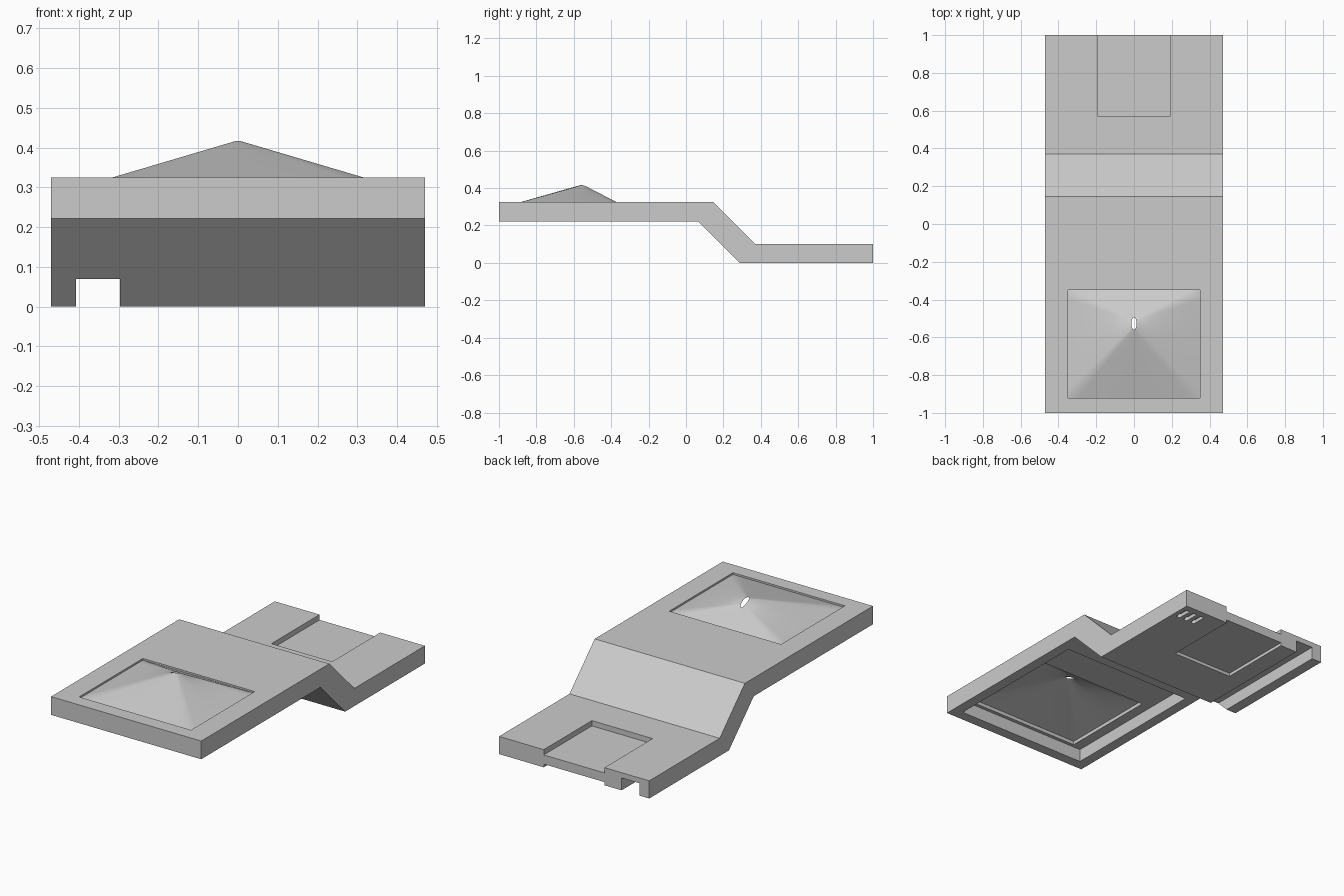
import bpy, bmesh, math

old = bpy.data.objects.get("Cube")
if old:
    bpy.data.objects.remove(old)

grey = bpy.data.materials.new("plain_grey")
grey.use_nodes = True
COLOUR = (0.6, 0.6, 0.6, 1)
grey.diffuse_color = COLOUR
grey.node_tree.nodes["Principled BSDF"].inputs["Base Color"].default_value = COLOUR


def make(name, bm):
    bmesh.ops.recalc_face_normals(bm, faces=bm.faces)
    mesh = bpy.data.meshes.new(name)
    bm.to_mesh(mesh)
    bm.free()
    mesh.materials.append(grey)
    obj = bpy.data.objects.new(name, mesh)
    bpy.context.collection.objects.link(obj)
    return obj


def prism(name, points, vector):
    """Solid made by sweeping a closed outline along a vector."""
    bm = bmesh.new()
    face = bm.faces.new([bm.verts.new(p) for p in points])
    swept = bmesh.ops.extrude_face_region(bm, geom=[face])["geom"]
    verts = [v for v in swept if isinstance(v, bmesh.types.BMVert)]
    bmesh.ops.translate(bm, verts=verts, vec=vector)
    return make(name, bm)


def cut(target, cutter):
    mod = target.modifiers.new(cutter.name, "BOOLEAN")
    mod.operation, mod.solver, mod.object = "DIFFERENCE", "EXACT", cutter
    bpy.context.view_layer.objects.active = target
    bpy.ops.object.modifier_apply(modifier=mod.name)
    bpy.data.objects.remove(cutter)


def cut_box(target, x0, x1, y0, y1, z0, z1):
    outline = [(x0, y0, z0), (x1, y0, z0), (x1, y1, z0), (x0, y1, z0)]
    cut(target, prism("cutter", outline, (0, 0, z1 - z0)))


# Stepped body: raised front deck, ramp and low rear deck
W = 0.47
profile = [(-1, 0.222), (0.065, 0.222), (0.287, 0), (1, 0),
           (1, 0.1), (0.37, 0.1), (0.145, 0.325), (-1, 0.325)]
body = prism("stepped_body", [(-W, y, z) for y, z in profile], (2 * W, 0, 0))

# Hollow under the front deck, and the opening for the peaked sheet
X, Y0, Y1 = 0.35, -0.92, -0.35
cut_box(body, -0.41, 0.41, -0.94, -0.06, 0.1, 0.295)
cut_box(body, -X, X, Y0, Y1, 0.25, 0.4)

# Rear tray above, shallow recess beneath, and cable channel
cut_box(body, -0.19, 0.19, 0.57, 1.1, 0.07, 0.2)
cut_box(body, -0.19, 0.19, 0.57, 1.1, -0.1, 0.018)
cut_box(body, -0.408, -0.297, 0.1, 1.1, -0.1, 0.07)

# Three rounded slots in the underside
for x in (0.33, 0.38, 0.43):
    ring = []
    for i in range(16):
        a = math.tau * i / 16
        end = 0.03 if math.sin(a) > 0 else -0.03
        ring.append((x + 0.013 * math.cos(a), 0.92 + end + 0.013 * math.sin(a), -0.05))
    cut(body, prism("slot_cutter", ring, (0, 0, 0.07)))

# Thin peaked sheet: rectangle at the rim, narrow oval hole at the peak
SIDE, STEPS = 12, 8
corners = [(-X, Y0), (X, Y0), (X, Y1), (-X, Y1)]
rim = []
for (ax, ay), (bx, by) in zip(corners, corners[1:] + corners[:1]):
    for i in range(SIDE):
        t = i / SIDE
        rim.append((ax + (bx - ax) * t, ay + (by - ay) * t))
bm = bmesh.new()
rings = [[] for _ in range(STEPS + 1)]
for x, y in rim:
    a = math.atan2((y + 0.53) / 0.29, x / X)
    hx, hy = 0.014 * math.cos(a), -0.527 + 0.033 * math.sin(a)
    hz = 0.417 - 0.032 * ((hy + 0.56) / 0.066) ** 1.5 if hy > -0.56 else 0.417
    for k, ring in enumerate(rings):
        t = k / STEPS
        ring.append(bm.verts.new((x + (hx - x) * t, y + (hy - y) * t,
                                  0.315 + (hz - 0.315) * t)))
count = len(rim)
for low, high in zip(rings, rings[1:]):
    for i in range(count):
        j = (i + 1) % count
        bm.faces.new((low[i], low[j], high[j], high[i]))
sheet = make("peaked_sheet", bm)
if sum(p.normal.z for p in sheet.data.polygons) < 0:
    sheet.data.flip_normals()

bpy.ops.object.select_all(action="DESELECT")
sheet.select_set(True)
bpy.context.view_layer.objects.active = sheet
bpy.ops.object.shade_smooth_by_angle(angle=math.radians(40))
